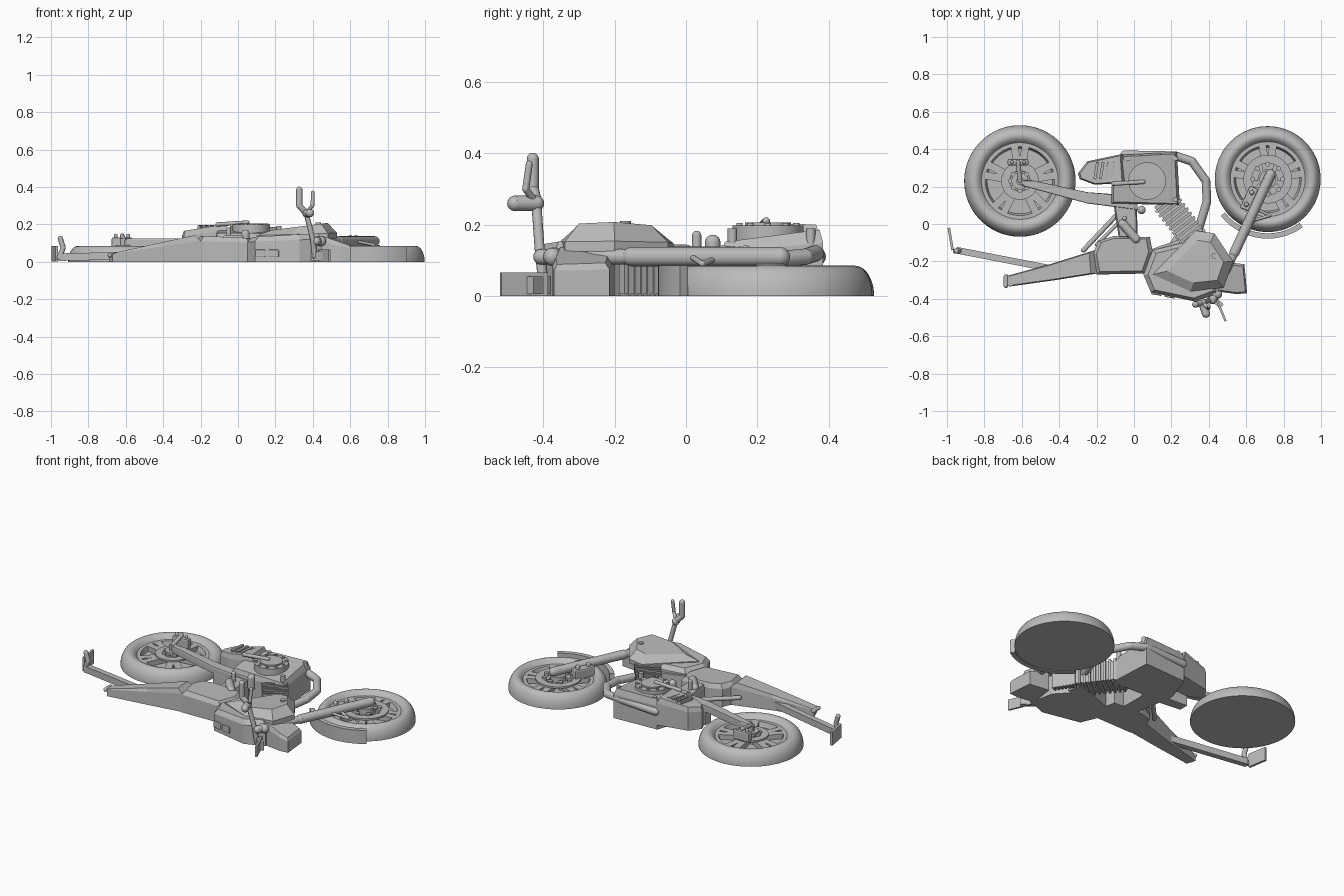
import bpy, bmesh, math
from mathutils import Vector, Matrix

cube = bpy.data.objects.get("Cube")
if cube:
    bpy.data.objects.remove(cube, do_unlink=True)

colour = (.5, .5, .5, 1)
grey = bpy.data.materials.new("plain_grey")
grey.use_nodes = True
grey.diffuse_color = colour
grey.node_tree.nodes["Principled BSDF"].inputs["Base Color"].default_value = colour


def finish(name, bm, smooth=False):
    bmesh.ops.recalc_face_normals(bm, faces=bm.faces[:])
    mesh = bpy.data.meshes.new(name)
    bm.to_mesh(mesh)
    bm.free()
    mesh.materials.append(grey)
    obj = bpy.data.objects.new(name, mesh)
    bpy.context.collection.objects.link(obj)
    if smooth:
        bpy.ops.object.select_all(action='DESELECT')
        obj.select_set(True)
        bpy.context.view_layer.objects.active = obj
        bpy.ops.object.shade_smooth_by_angle(angle=math.radians(35))


def slab(name, outline, height, bottom=0, shoulder=.8, inset=.87):
    """Closed shell over a plan outline; height(x, y) gives the chamfered top."""
    bm = bmesh.new()
    count = len(outline)
    centre = sum((Vector(p) for p in outline), Vector((0, 0))) / count
    low, middle, top = [], [], []
    for x, y in outline:
        z = height(x, y)
        inner = centre.lerp(Vector((x, y)), inset)
        low.append(bm.verts.new((x, y, bottom)))
        middle.append(bm.verts.new((x, y, bottom + (z - bottom) * shoulder)))
        top.append(bm.verts.new((inner.x, inner.y, z)))
    for a, b in ((low, middle), (middle, top)):
        for i in range(count):
            bm.faces.new((a[i - 1], a[i], b[i], b[i - 1]))
    bm.faces.new(low)
    bmesh.ops.triangulate(bm, faces=[bm.faces.new(top)])
    finish(name, bm)


def bar(name, start, end, width, height, bevel=0):
    """Box running from start to end, kept upright."""
    start, end = Vector(start), Vector(end)
    along = (end - start).normalized()
    side = Vector((0, 0, 1)).cross(along).normalized()
    turn = Matrix((along, side, along.cross(side))).transposed().to_4x4()
    size = Matrix.Diagonal(((end - start).length, width, height, 1))
    bm = bmesh.new()
    bmesh.ops.create_cube(bm, size=1, matrix=Matrix.Translation((start + end) / 2) @ turn @ size)
    if bevel:
        bmesh.ops.bevel(bm, geom=bm.edges[:], offset=bevel, segments=2, affect='EDGES', profile=.5)
    finish(name, bm)


def tube(name, radius, *points):
    """Round pipe through points with ball ends and joints."""
    points = [Vector(p) for p in points]
    bm = bmesh.new()
    for p in points:
        bmesh.ops.create_uvsphere(bm, u_segments=16, v_segments=8, radius=radius,
                                  matrix=Matrix.Translation(p))
    for a, b in zip(points, points[1:]):
        turn = (b - a).to_track_quat('Z', 'Y').to_matrix().to_4x4()
        bmesh.ops.create_cone(bm, cap_ends=True, segments=16, radius1=radius, radius2=radius,
                              depth=(b - a).length, matrix=Matrix.Translation((a + b) / 2) @ turn)
    finish(name, bm, True)


def lathe(name, centre, profile, start=0, sweep=360, steps=64):
    """Revolve a closed profile of (radius, height) points about a vertical axis."""
    bm = bmesh.new()
    full = sweep == 360
    rings = []
    for i in range(steps if full else steps + 1):
        spot = [polar(centre, start + sweep * i / steps, r, z) for r, z in profile]
        rings.append([bm.verts.new(p) for p in spot])
    for i in range(steps):
        a, b = rings[i], rings[(i + 1) % len(rings)]
        for k in range(len(profile)):
            bm.faces.new((a[k - 1], b[k - 1], b[k], a[k]))
    if not full:
        bm.faces.new(rings[0])
        bm.faces.new(rings[-1])
    bmesh.ops.remove_doubles(bm, verts=bm.verts[:], dist=.00001)
    finish(name, bm, True)


def polar(centre, degrees, radius, z):
    t = math.radians(degrees)
    return Vector((centre[0] + radius * math.cos(t), centre[1] + radius * math.sin(t), z))


def ring(name, centre, inner, outer, bottom, top):
    lathe(name, centre, [(inner, bottom), (outer, bottom), (outer, top), (inner, top)])


def disc(name, centre, radius, bottom, top):
    ring(name, centre, 0, radius, bottom, top)


def bolts(name, centre, radius, count, size, bottom, top):
    for i in range(count):
        disc(name, polar(centre, 360 * i / count, radius, 0), size, bottom, top)


def wheel(label, hub, radius, rim, brake):
    # Half tyre closed on the ground plane, with a recessed rim
    tyre = []
    for k in range(15):
        t = math.pi * k / 20
        tyre.append((rim + (radius - rim) * (.42 + .58 * math.cos(t)), .085 * math.sin(t)))
    lip, floor = rim - .02, .03
    lathe(label + "_tyre", hub,
          [(0, 0)] + tyre + [(rim, .06), (lip, .06), (lip - .01, floor), (0, floor)], steps=80)
    # Broad spokes, each split by a groove
    for i in range(5):
        angle = 90 + 72 * i
        for spread in (-9, 9):
            bar(label + "_spoke", polar(hub, angle + spread, .05, .04),
                polar(hub, angle + spread, lip, .04), .04, .04)
    # Brake disc with bolts, hub and axle
    ring(label + "_brake_disc", hub, brake - .045, brake, .06, .07)
    bolts(label + "_disc_bolt", hub, brake - .05, 8, .013, floor, .08)
    disc(label + "_hub", hub, .045, floor, .09)
    disc(label + "_axle", hub, .02, floor, .125)


rear_hub = Vector((-.61, .23, 0))
front_hub = Vector((.715, .24, 0))
wheel("rear_wheel", rear_hub, .298, .205, .1)
wheel("front_wheel", front_hub, .283, .2, .13)
lathe("front_mudguard", front_hub, [(.29, 0), (.318, 0), (.318, .085), (.29, .085)], 218, 88, 24)

# Fork, placed by distance along and beside its own axis
fork_axis = Vector((-.42, -.91, 0)).normalized()
fork_side = Vector((fork_axis.y, -fork_axis.x, 0))


def fork(distance, beside=0, z=.11):
    return Vector((.73, .265, z)) + fork_axis * distance + fork_side * beside


tube("fork_lower", .027, fork(0), fork(.46))
tube("fork_upper", .022, fork(.4), fork(.74))
tube("top_clamp", .026, fork(.7, .06), fork(.7, -.01))
bar("front_caliper", fork(.1, .05, .09), fork(.23, .05, .09), .05, .06, .008)
for distance in (.13, .2):
    tube("front_caliper_pin", .013, fork(distance, .05, .08), fork(distance, .05, .13))
tube("brake_hose", .008, fork(.2, .03), fork(.2, -.09, .09), fork(.27, -.01))

# Swingarm: thin raised arm, thick at the pivot
slab("swingarm", [(-.63, .235), (-.55, .235), (-.25, .17), (.02, .145), (.02, .075), (-.25, .11), (-.6, .205)],
     lambda x, y: .125, .085, inset=.94)
slab("swingarm_pivot", [(-.25, .17), (.02, .15), (.02, .08), (-.25, .11)], lambda x, y: .1)

# Rear caliper
caliper = rear_hub + Vector((-.01, .1, .1))
reach = Vector((.055, 0, 0))
rise = Vector((0, 0, .04))
bar("rear_caliper", caliper - reach, caliper + reach, .035, .06, .008)
for side in (-.6, .6):
    tube("rear_caliper_pin", .01, caliper + reach * side, caliper + reach * side + rise)
tube("caliper_rod", .012, rear_hub + rise * 3, caliper + rise)

# Engine block with clutch cover and gear pedal
slab("engine_block", [(-.12, .11), (-.12, .2), (-.06, .37), (.23, .385), (.245, .1)],
     lambda x, y: .14 + .12 * y, inset=.93)
clutch = Vector((.07, .23, 0))
disc("clutch_cover", clutch, .1, .12, .198)
disc("clutch_cap", clutch, .065, .19, .206)
bolts("clutch_bolt", clutch, .084, 10, .009, .19, .205)
tube("gear_pedal", .011, (-.11, .215, .2), (.05, .225, .21))
for x, y in ((.22, .13), (.22, .35), (-.03, .35)):
    disc("engine_bolt", (x, y), .013, .1, .19)

# Finned cylinder leaning forward
cylinder_top, cylinder_foot = Vector((.16, .13, .07)), Vector((.36, -.13, .07))
bar("cylinder", cylinder_top, cylinder_foot, .13, .12)
across = (cylinder_foot - cylinder_top).cross(rise).normalized() * .075
for i in range(10):
    middle = cylinder_top.lerp(cylinder_foot, .08 + .09 * i)
    bar("cooling_fin", middle - across, middle + across, .014, .138)

# Silencer with slotted outlet
slab("silencer", [(-.3, .27), (-.25, .335), (-.06, .375), (-.05, .22), (-.21, .21), (-.29, .24)],
     lambda x, y: .21 + .15 * x, .03, inset=.9)
for i in range(5):
    x = .03 * i - .21
    bar("silencer_slot", (x, .24, .185), (x + .015, .33, .19), .015, .016)

# Exhaust pipe sweeping round the engine
tube("exhaust_pipe", .023, (-.05, .37, .11), (.22, .365, .12), (.31, .335, .11), (.385, .23, .1),
     (.39, .12, .09), (.33, -.08, .07))

# Frame, rear shock and foot peg
slab("frame_column", [(-.11, .11), (.015, .11), (.02, -.08), (-.08, -.08)], lambda x, y: .12)
tube("seat_strut", .013, (-.27, -.14, .06), (-.1, .04, .07))
tube("inner_strut", .01, (-.2, -.11, .05), (-.09, 0, .05))
tube("rear_shock", .024, (-.06, 0, .12), (.01, -.08, .12))
tube("foot_peg", .022, (.04, .075, .09), (.04, .075, .15))
tube("peg_tip", .013, (-.05, .03, .1), (-.05, .03, .17))
bar("frame_spar", (.04, -.2, .05), (.36, -.09, .05), .09, .1)
tube("down_tube", .02, (.19, -.14, .05), (.28, 0, .05))

# Tail cowl, rising towards the seat
slab("tail_cowl", [(-.69, -.28), (-.45, -.215), (-.21, -.14), (-.2, -.265), (-.42, -.3), (-.67, -.335)],
     lambda x, y: .18 + .19 * x)
tube("tail_lamp", .012, (-.685, -.28, .035), (-.685, -.33, .035))
slab("seat", [(-.22, -.16), (-.19, -.09), (-.11, -.065), (.085, -.07), (.1, -.15), (.06, -.265), (-.2, -.27)],
     lambda x, y: .13 - .04 * x)

# Number plate on its hanger
bar("plate_arm", (-.95, -.14, .025), (-.46, -.235, .035), .035, .04)
bar("number_plate", (-.99, -.02, .043), (-.97, -.14, .043), .014, .085)
tube("rear_indicator", .014, (-.955, -.145, .02), (-.935, -.145, .075), (-.95, -.145, .125))

# Fuel tank with overhanging shroud and shallow vents
slab("fuel_tank", [(.05, -.27), (.1, -.14), (.3, -.09), (.42, -.22), (.45, -.37), (.33, -.415), (.09, -.365)],
     lambda x, y: .13 + .05 * x)
slab("tank_shroud", [(.1, -.27), (.33, -.035), (.43, -.05), (.53, -.2), (.48, -.34), (.3, -.36)],
     lambda x, y: .16 + .09 * x, .125, .35, .7)
disc("shroud_bolt", (.43, -.17), .015, .18, .21)
for x in (.12, .19):
    y = -.345 - .2 * x
    bar("tank_vent", (x - .028, y, .045), (x + .028, y - .01, .045), .012, .04, .005)

# Ribbed radiator under the shroud
radiator_back, radiator_front = Vector((.38, -.07, .065)), Vector((.45, -.18, .065))
bar("radiator", radiator_back, radiator_front, .03, .12)
for i in range(6):
    middle = radiator_back.lerp(radiator_front, .1 + .16 * i)
    bar("radiator_rib", middle - across / 4, middle + across / 4, .008, .13)

# Headlamp and instrument screen
slab("headlamp", [(.46, -.2), (.59, -.215), (.605, -.37), (.55, -.375), (.44, -.36)],
     lambda x, y: .27 - .3 * x)
bar("instrument_screen", (.435, -.39, .033), (.49, -.52, .033), .012, .066)
bar("screen_bracket", (.4, -.38, .03), (.47, -.44, .03), .03, .05)

# Handlebar, grip, lever and reservoir
clamp = Vector((.365, -.42, .26))
tube("handlebar", .014, (.41, -.4, .03), (.4, -.41, .12), clamp)
tube("grip", .017, clamp, (.328, -.43, .3), (.328, -.43, .385))
tube("brake_lever", .01, clamp, (.398, -.45, .3), (.4, -.44, .37))
tube("reservoir", .022, clamp, (.385, -.48, .26))
